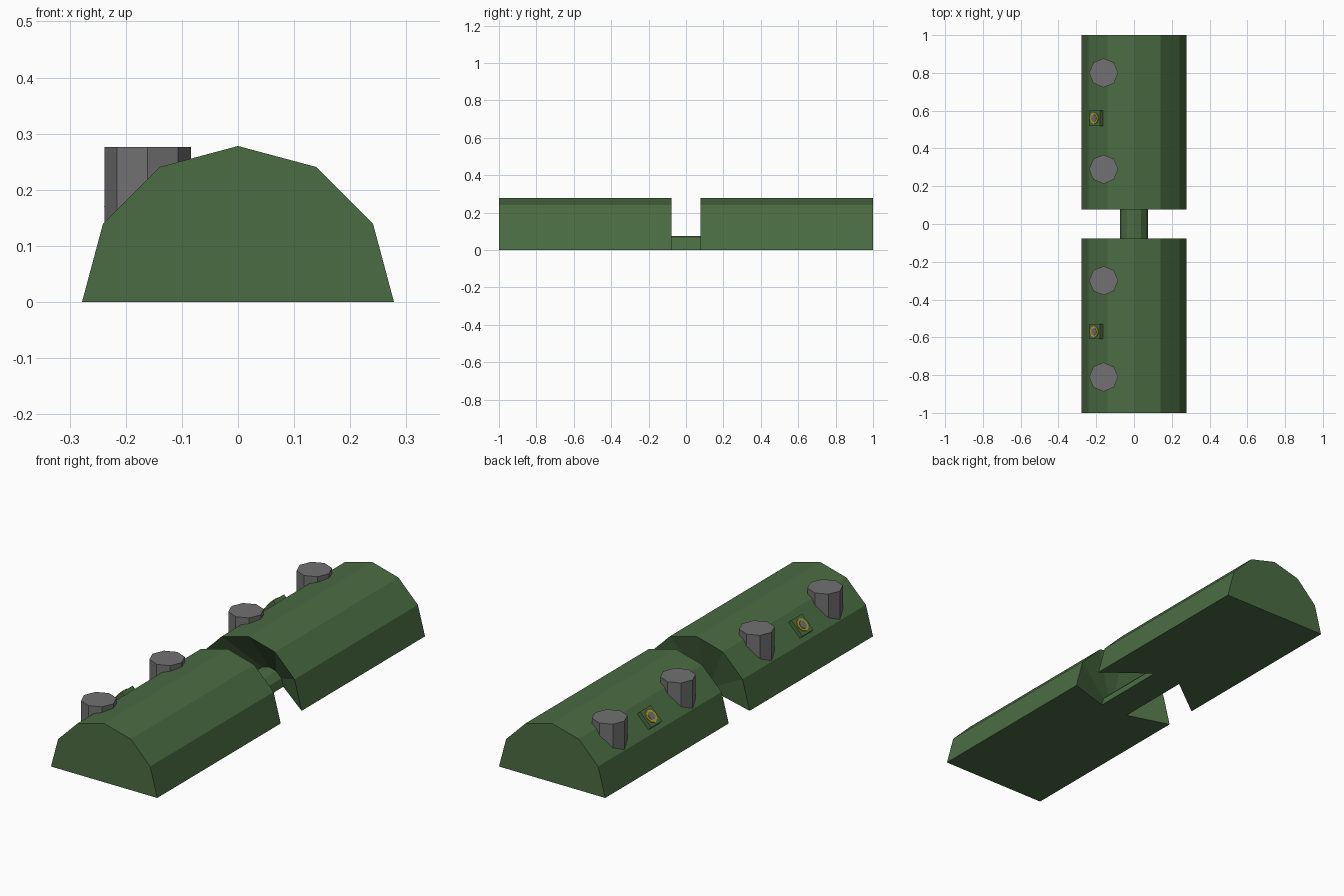
import bpy, bmesh
from math import cos, sin, pi
from mathutils import Matrix, Vector

old = bpy.data.objects.get("Cube")
if old:
    bpy.data.objects.remove(old, do_unlink=True)


def material(name, rgb):
    m = bpy.data.materials.new(name)
    m.use_nodes = True
    col = (*rgb, 1)
    m.diffuse_color = col
    m.node_tree.nodes["Principled BSDF"].inputs["Base Color"].default_value = col
    return m


green = material("army green", (0.07, 0.15, 0.055))
grey = material("steel grey", (0.165, 0.165, 0.165))
yellow = material("warning yellow", (0.5, 0.36, 0.02))


def finish(name, bm, mat):
    bmesh.ops.recalc_face_normals(bm, faces=bm.faces)
    me = bpy.data.meshes.new(name)
    bm.to_mesh(me)
    bm.free()
    me.materials.append(mat)
    ob = bpy.data.objects.new(name, me)
    bpy.context.collection.objects.link(ob)
    return ob


def prism(name, radius, depth, matrix, mat):
    # octagonal prism standing on its base
    bm = bmesh.new()
    bmesh.ops.create_cone(bm, cap_ends=True, segments=8, radius1=radius,
                          radius2=radius, depth=depth,
                          matrix=matrix @ Matrix.Translation((0, 0, depth / 2)))
    return finish(name, bm, mat)


# Body: half-round loft with hollow inner ends joined by a thin neck
R, NECK = 0.278, 0.074
stations = [(-1, R), (-0.078, R), (-0.141, NECK), (0.233, NECK), (0.078, R), (1, R)]
bm = bmesh.new()
rings = [[bm.verts.new((r * cos(k * pi / 6), y, r * sin(k * pi / 6))) for k in range(7)]
         for y, r in stations]
for a, b in zip(rings, rings[1:]):
    for k in range(6):
        bm.faces.new((a[k], a[k + 1], b[k + 1], b[k]))
bm.faces.new(rings[0])
bm.faces.new(rings[-1])
# flat underside follows the outline of both sides
bm.faces.new([r[0] for r in rings] + [r[-1] for r in reversed(rings)])
finish("body", bm, green)

# Knobs: upright octagonal studs sunk into the right slope
for i, y in enumerate((-0.81, -0.3, 0.29, 0.8)):
    prism(f"knob_{i + 1}", 0.077, 0.156, Matrix.Translation((-0.161, y, 0.12)), grey)

# Plaques: tilted blocks on the slope, each with a ringed button
for side, y in (("front", -0.57), ("back", 0.56)):
    base = Matrix.Translation((-0.195, y, 0.185)) @ Matrix.Rotation(-pi / 4, 4, "Y")
    bm = bmesh.new()
    bmesh.ops.create_cube(bm, size=1, matrix=base @ Matrix.Diagonal((0.084, 0.08, 0.04, 1)))
    finish(f"{side}_plaque", bm, green)
    prism(f"{side}_button_ring", 0.031, 0.004, base @ Matrix.Translation((0, 0, 0.02)), yellow)
    prism(f"{side}_button", 0.02, 0.006, base @ Matrix.Translation((0, 0, 0.02)), grey)
